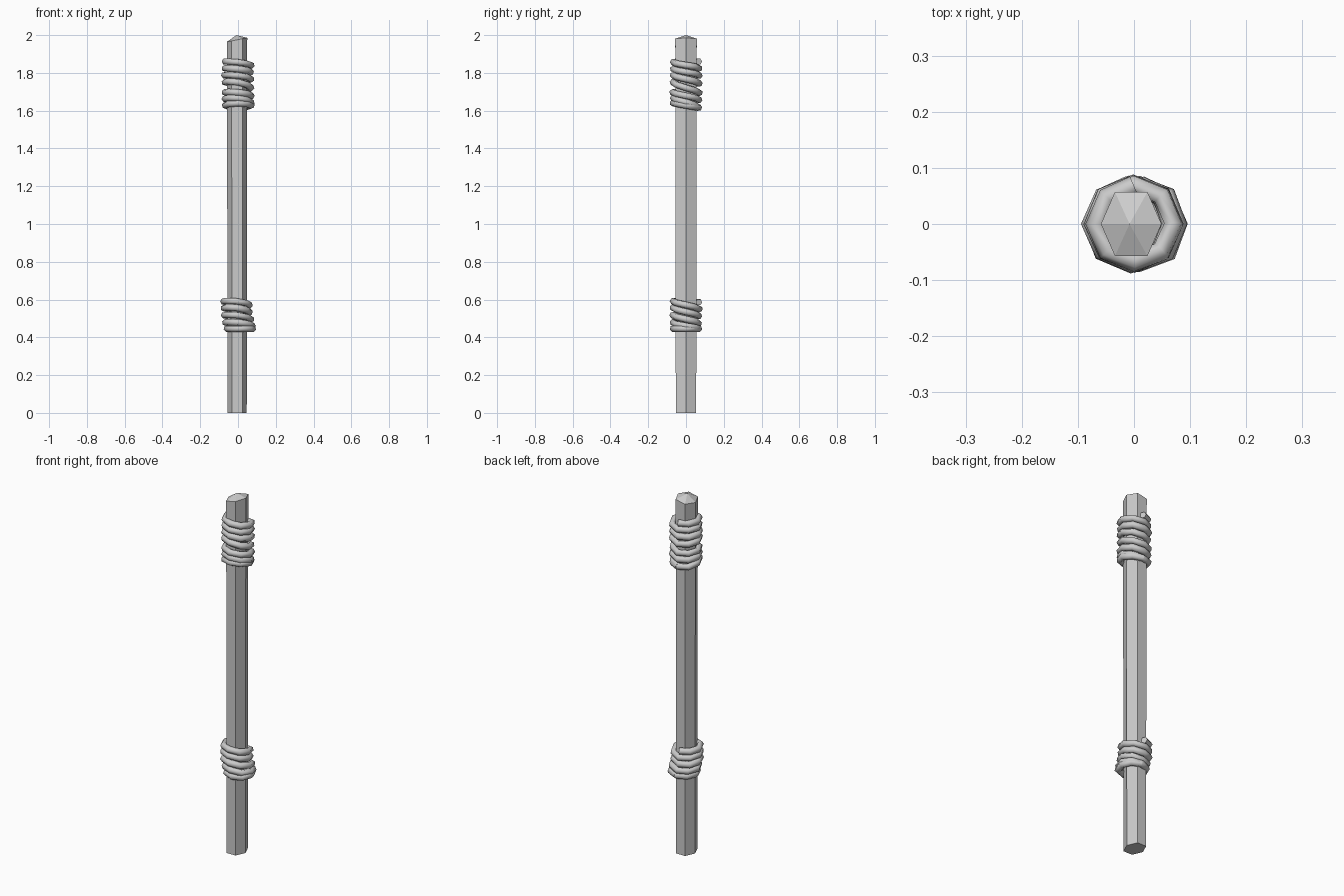
import bpy, bmesh, math, random

if "Cube" in bpy.data.objects:
    bpy.data.objects.remove(bpy.data.objects["Cube"])

random.seed(4)

# Hexagonal post: slanted rim and low pointed cap
HEX = [(0.049, 0), (0.024, 0.057), (-0.034, 0.057),
       (-0.059, 0), (-0.034, -0.057), (0.024, -0.057)]
bm = bmesh.new()
levels = []
for z, s in ((0, 0.95), (1.05, 0.96), (None, 1.0)):
    ring = []
    for x, y in HEX:
        h = z if z is not None else 1.976 + 0.2 * x
        ring.append(bm.verts.new((-0.005 + (x + 0.005) * s, y * s, h)))
    levels.append(ring)
apex = bm.verts.new((-0.008, 0, 2.0))
bm.faces.new(levels[0][::-1])
for i in range(6):
    j = (i + 1) % 6
    for a, b in zip(levels, levels[1:]):
        bm.faces.new((a[i], a[j], b[j], b[i]))
    bm.faces.new((levels[-1][i], levels[-1][j], apex))
me = bpy.data.meshes.new("post")
bm.to_mesh(me)
bm.free()
post = bpy.data.objects.new("post", me)
bpy.context.collection.objects.link(post)


# Rope wrapped downwards round the post; each row is (height, x shift, back tilt)
def rope(name, rows, radius=0.069, thick=0.018, n=8):
    pts = []
    for i, (z, dx, tilt) in enumerate(rows):
        z2, dx2, tilt2 = rows[min(i + 1, len(rows) - 1)]
        for k in range(n):
            t = k / n
            a = math.pi / 2 + t * math.tau
            f = max(0, (t - 0.45) / 0.55)      # step down on the right side
            r = radius + random.uniform(-0.002, 0.002)
            pts.append((r * math.cos(a) + dx + (dx2 - dx) * f,
                        r * math.sin(a),
                        z + (z2 - z) * f + (tilt + (tilt2 - tilt) * f) * math.sin(a)))
    pts.append((rows[-1][1], radius, rows[-1][0] + rows[-1][2]))
    cu = bpy.data.curves.new(name, 'CURVE')
    cu.dimensions = '3D'
    cu.bevel_depth = thick
    cu.bevel_resolution = 1
    cu.use_fill_caps = True
    sp = cu.splines.new('POLY')
    sp.points.add(len(pts) - 1)
    for p, co in zip(sp.points, pts):
        p.co = (*co, 1)
    sp.use_smooth = True
    ob = bpy.data.objects.new(name, cu)
    bpy.context.collection.objects.link(ob)
    bpy.ops.object.select_all(action='DESELECT')
    ob.select_set(True)
    bpy.context.view_layer.objects.active = ob
    bpy.ops.object.convert(target='MESH')
    bpy.ops.object.shade_smooth_by_angle(angle=math.radians(65))


rope("upper_rope", [(1.86, 0, 0), (1.824, 0, 0), (1.788, -0.002, -0.002),
                    (1.75, 0, -0.006), (1.697, 0, -0.002),
                    (1.663, 0, -0.006), (1.628, 0, -0.012)])
rope("lower_rope", [(0.59, -0.007, -0.004), (0.555, -0.008, -0.005),
                    (0.517, -0.006, -0.004), (0.478, 0.004, -0.004),
                    (0.446, 0.01, 0.0)])
